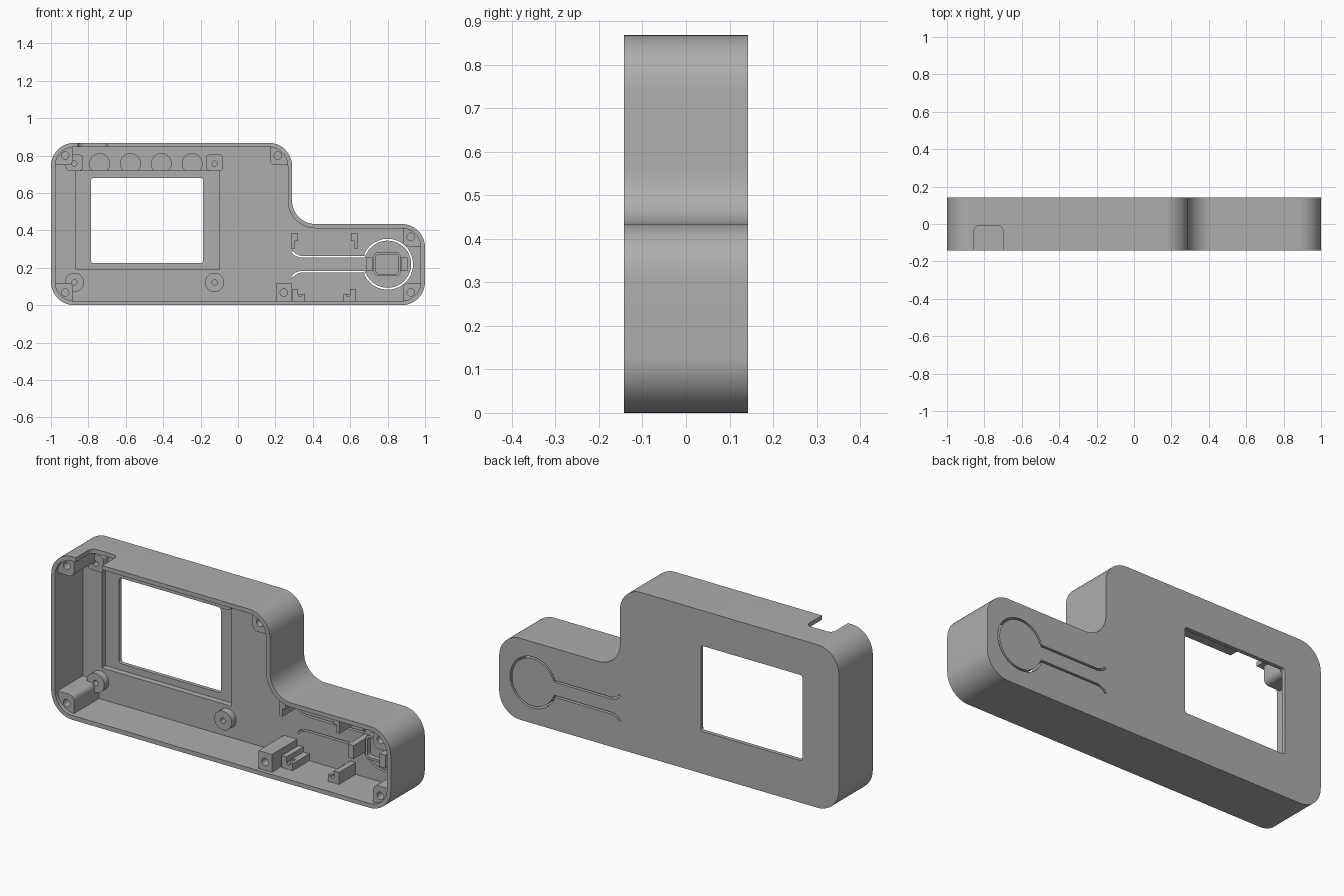
import bpy, bmesh, math
from mathutils import Vector

cube = bpy.data.objects.get("Cube")
if cube:
    bpy.data.objects.remove(cube, do_unlink=True)

grey = bpy.data.materials.new("plain grey")
grey.use_nodes = True
COLOUR = (0.42, 0.42, 0.42, 1)
grey.diffuse_color = COLOUR
grey.node_tree.nodes["Principled BSDF"].inputs["Base Color"].default_value = COLOUR

FRONT, BACK = -0.143, 0.143
FLOOR, RECESS, POST_TOP = 0.09, 0.122, -0.122
WALL = 0.023


def round_poly(corners, seg=10):
    """Replace each (x, z, radius) corner by an arc."""
    pts = []
    for i, (x, z, r) in enumerate(corners):
        p = Vector((x, z))
        if r <= 0:
            pts.append(p)
            continue
        a = (Vector(corners[i - 1][:2]) - p).normalized()
        b = (Vector(corners[(i + 1) % len(corners)][:2]) - p).normalized()
        half = a.angle(b) / 2
        centre = p + (a + b).normalized() * r / math.sin(half)
        va = p + a * r / math.tan(half) - centre
        sweep = va.angle_signed(p + b * r / math.tan(half) - centre)
        for k in range(seg + 1):
            t = -sweep * k / seg
            c, s = math.cos(t), math.sin(t)
            pts.append(centre + Vector((va.x * c - va.y * s, va.x * s + va.y * c)))
    return pts


def rect(x0, x1, z0, z1, r=0.0):
    return round_poly([(x0, z0, r), (x1, z0, r), (x1, z1, r), (x0, z1, r)], 6)


def disc(x, z, r, n=32):
    return [Vector((x + r * math.cos(k * math.tau / n), z + r * math.sin(k * math.tau / n)))
            for k in range(n)]


def prism(name, pts, lo, hi, upright=False):
    """Extrude a flat outline along y, or along z when upright."""
    bm = bmesh.new()
    at = (lambda p, h: (p.x, p.y, h)) if upright else (lambda p, h: (p.x, h, p.y))
    face = bm.faces.new([bm.verts.new(at(p, lo)) for p in pts])
    moved = bmesh.ops.extrude_face_region(bm, geom=[face])["geom"]
    shift = Vector((0, 0, hi - lo)) if upright else Vector((0, hi - lo, 0))
    bmesh.ops.translate(bm, vec=shift, verts=[v for v in moved if isinstance(v, bmesh.types.BMVert)])
    bmesh.ops.recalc_face_normals(bm, faces=bm.faces)
    mesh = bpy.data.meshes.new(name)
    bm.to_mesh(mesh)
    bm.free()
    mesh.materials.append(grey)
    ob = bpy.data.objects.new(name, mesh)
    bpy.context.collection.objects.link(ob)
    return ob


def select(ob):
    bpy.ops.object.select_all(action="DESELECT")
    ob.select_set(True)
    bpy.context.view_layer.objects.active = ob


def cut(ob, pts, lo, hi, upright=False):
    cutter = prism("cutter", pts, lo, hi, upright)
    cutter.hide_render = True
    mod = ob.modifiers.new("cut", "BOOLEAN")
    mod.operation, mod.solver, mod.object = "DIFFERENCE", "EXACT", cutter
    select(ob)
    bpy.ops.object.modifier_apply(modifier=mod.name)
    bpy.data.objects.remove(cutter, do_unlink=True)


def outline(t):
    """Case outline moved inwards by t."""
    r = 0.125 - t
    return round_poly([(-1 + t, t, r), (1 - t, t, r), (1 - t, 0.434 - t, r),
                       (0.289 - t, 0.434 - t, 0.125 + t), (0.289 - t, 0.868 - t, r),
                       (-1 + t, 0.868 - t, r)], 14)


# Case: open tray with display recess, window and cable notch
case = prism("case_shell", outline(0), FRONT, BACK)
cut(case, outline(WALL), -0.3, FLOOR)
cut(case, rect(-0.865, -0.1, 0.19, 0.717), 0, RECESS)
cut(case, rect(-0.785, -0.187, 0.225, 0.68, 0.012), 0, 0.3)
for x in (-0.74, -0.575, -0.41, -0.245):
    cut(case, disc(x, 0.757, 0.053), 0, 0.105)
cut(case, rect(-0.855, -0.7, -0.3, -0.008, 0.03), 0.8, 1, upright=True)

# Keyhole slot that frees the flexible button tongue
BX, BZ, BR, NECK = 0.8, 0.219, 0.131, 0.04
start = math.pi - math.asin(NECK / BR)
upper = [Vector((0.29, 0.068)), Vector((0.305, 0.051)), Vector((0.335, NECK))]
arc = [Vector((BX + BR * math.cos(a), BR * math.sin(a)))
       for a in (start * (1 - k / 20) for k in range(41))]
path = upper + arc + [Vector((p.x, -p.y)) for p in reversed(upper)]
left, right = [], []
for i, p in enumerate(path):
    d = (path[min(i + 1, len(path) - 1)] - path[max(i - 1, 0)]).normalized()
    n = Vector((-d.y, d.x)) * 0.005
    left.append(p + n + Vector((0, BZ)))
    right.append(p - n + Vector((0, BZ)))
cut(case, left + right[::-1], 0, 0.3)
parts = [case]


# Corner screw posts: the large radius follows the case corner
def corner_post(name, cx, cz, sx, sz, w=0.107):
    ix, iz = cx - sx * w, cz - sz * w
    post = prism(name, round_poly([(cx, cz, 0.1), (ix, cz, 0), (ix, iz, 0.03), (cx, iz, 0)]),
                 POST_TOP, FLOOR + 0.01)
    hx, hz = cx - sx * 0.064, cz - sz * 0.056
    cut(post, disc(hx, hz, 0.02, 20), -0.2, 0.03)
    parts.append(post)


E = 0.012
corner_post("post_upper_left_corner", -1 + E, 0.868 - E, -1, 1)
corner_post("post_lower_left_corner", -1 + E, E, -1, -1)
corner_post("post_upper_step", 0.289 - E, 0.868 - E, 1, 1)
corner_post("post_arm_top", 1 - E, 0.434 - E, 1, 1)
corner_post("post_arm_bottom", 1 - E, E, 1, -1)

# Screw block on the bottom wall
block = prism("bottom_screw_block", rect(0.207, 0.285, 0.012, 0.118), POST_TOP, FLOOR + 0.01)
cut(block, disc(0.245, 0.067, 0.02, 20), -0.2, 0.03)
parts.append(block)

# Display bosses: round below, squared off above
for side, x in (("right", -0.875), ("left", -0.125)):
    for level, z in (("lower", 0.122), ("upper", 0.757)):
        shape = disc(x, z, 0.051) if level == "lower" else rect(x - 0.046, x + 0.046, 0.718, 0.805, 0.02)
        boss = prism(f"display_boss_{level}_{side}", shape, 0.052, FLOOR + 0.01)
        cut(boss, disc(x, z, 0.014, 16), 0, 0.085)
        parts.append(boss)

# Button seat with its two side stops
seat = prism("button_seat", rect(0.725, 0.87, 0.155, 0.284, 0.025), 0.035, FLOOR + 0.01)
cut(seat, rect(0.737, 0.858, 0.167, 0.272, 0.018), 0, 0.06)
parts.append(seat)
for name, x in (("button_stop_right", 0.685), ("button_stop_left", 0.872)):
    parts.append(prism(name, rect(x, x + 0.034, 0.184, 0.255), -0.055, FLOOR + 0.01))


# Board clips in the arm, one pair on the floor and one on the bottom wall
def l_shape(x, s, z, w, h, arm_w, arm_h):
    return [Vector(p) for p in ((x, z), (x + s * w, z), (x + s * w, z + arm_h),
                                (x + s * arm_w, z + arm_h), (x + s * arm_w, z + h), (x, z + h))]


for side, x, s in (("right", 0.285, 1), ("left", 0.64, -1)):
    hook = l_shape(x, s, 0.3, 0.036, 0.085, 0.018, 0.042)
    hook = [Vector((p.x, 0.685 - p.y)) for p in hook]
    parts.append(prism(f"upper_clip_{side}", hook, -0.06, FLOOR + 0.01))
for side, x, s in (("right", 0.292, 1), ("left", 0.63, -1)):
    rail = prism(f"lower_clip_{side}", l_shape(x, s, 0.015, 0.065, 0.072, 0.03, 0.045),
                 -0.05, FLOOR + 0.01)
    cut(rail, disc(x + s * 0.04, 0.055, 0.01, 12), -0.2, 0)
    parts.append(rail)

for ob in parts:
    select(ob)
    bpy.ops.object.shade_smooth_by_angle(angle=math.radians(30))
